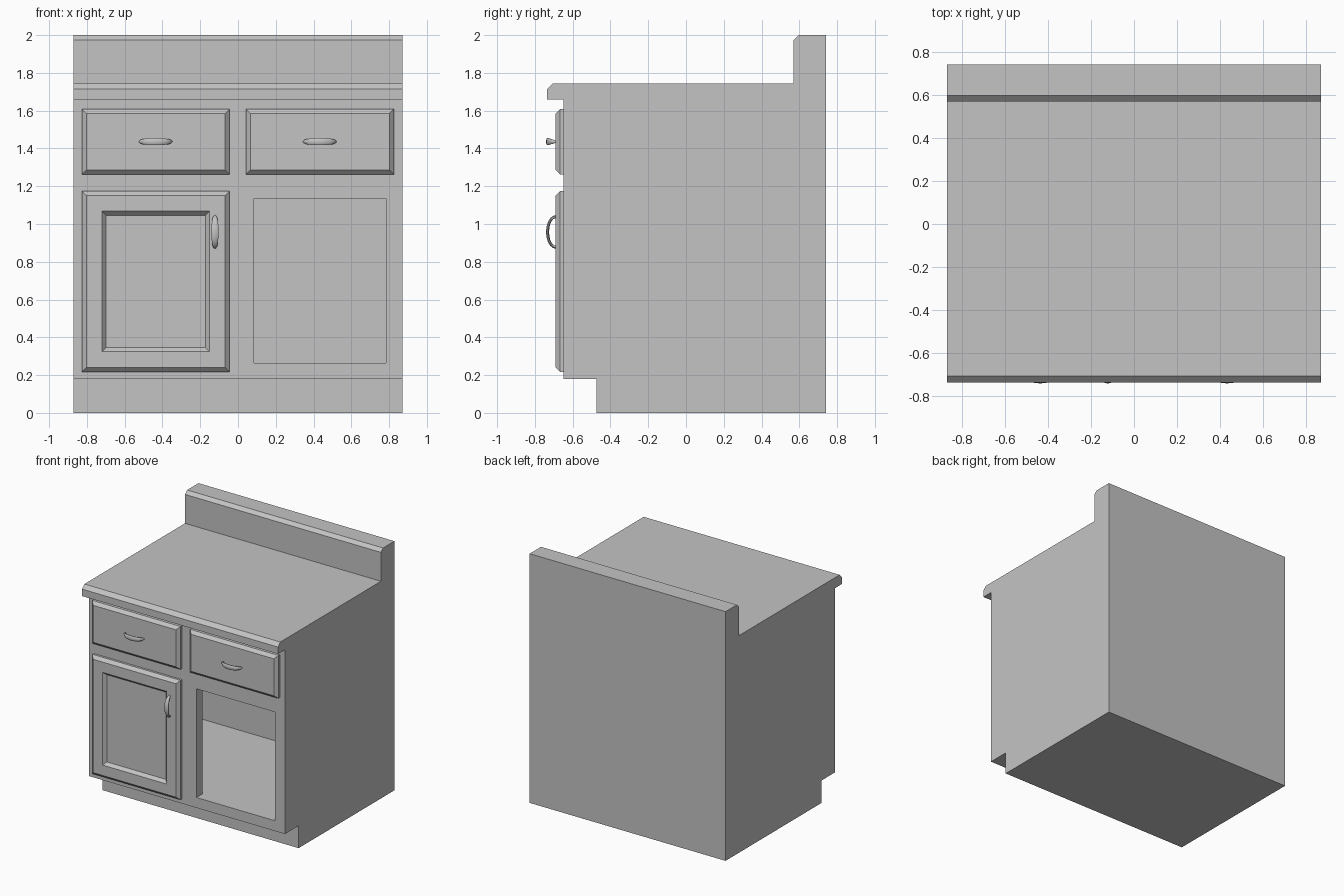
import bpy, bmesh
from math import sin, cos, pi
from mathutils import Vector

cube = bpy.data.objects.get("Cube")
if cube:
    bpy.data.objects.remove(cube, do_unlink=True)

grey = bpy.data.materials.new("cabinet_grey")
grey.use_nodes = True
colour = (0.55, 0.55, 0.55, 1)
grey.diffuse_color = colour
grey.node_tree.nodes["Principled BSDF"].inputs["Base Color"].default_value = colour

HALF_W = 0.87      # half width of the cabinet
FACE_Y = -0.648    # face frame
PANEL_Y = -0.69    # front of doors and drawers
BEVEL = 0.024


def finish(bm, name):
    bmesh.ops.recalc_face_normals(bm, faces=bm.faces)
    mesh = bpy.data.meshes.new(name)
    bm.to_mesh(mesh)
    bm.free()
    mesh.materials.append(grey)
    obj = bpy.data.objects.new(name, mesh)
    bpy.context.collection.objects.link(obj)
    return obj


def prism(name, points, offset):
    """Extrude a closed outline of 3D points along offset."""
    bm = bmesh.new()
    face = bm.faces.new([bm.verts.new(p) for p in points])
    new = bmesh.ops.extrude_face_region(bm, geom=[face])["geom"]
    verts = [v for v in new if isinstance(v, bmesh.types.BMVert)]
    bmesh.ops.translate(bm, verts=verts, vec=offset)
    return finish(bm, name)


def stepped_panel(name, x0, x1, z0, z1, steps):
    """Rectangular front built from nested loops: (inset, y) from back to centre."""
    bm = bmesh.new()
    loops = []
    for d, y in steps:
        loops.append([bm.verts.new((x, y, z)) for x, z in (
            (x0 + d, z0 + d), (x1 - d, z0 + d), (x1 - d, z1 - d), (x0 + d, z1 - d))])
    for a, b in zip(loops, loops[1:]):
        for i in range(4):
            j = (i + 1) % 4
            bm.faces.new((a[i], a[j], b[j], b[i]))
    bm.faces.new(loops[0])
    bm.faces.new(loops[-1])
    return finish(bm, name)


def pull_handle(name, x, z, vertical):
    """Bow handle: an oval section swept along an arch, widest in the middle."""
    bm = bmesh.new()
    along = Vector((0, 0, 1)) if vertical else Vector((1, 0, 0))
    across = Vector((1, 0, 0)) if vertical else Vector((0, 0, 1))
    out = Vector((0, -1, 0))
    base = Vector((x, PANEL_Y, z))
    rings, steps, sides = [], 10, 10
    for i in range(steps + 1):
        t = pi * i / steps
        centre = base + along * 0.081 * cos(t) + out * 0.043 * sin(t)
        normal = along * cos(t) + out * sin(t)
        width = 0.007 + 0.013 * sin(t)
        rings.append([bm.verts.new(centre + normal * 0.008 * cos(a) + across * width * sin(a))
                      for a in (2 * pi * k / sides for k in range(sides))])
    for a, b in zip(rings, rings[1:]):
        for k in range(sides):
            n = (k + 1) % sides
            bm.faces.new((a[k], a[n], b[n], b[k]))
    bm.faces.new(rings[0])
    bm.faces.new(rings[-1])
    obj = finish(bm, name)
    bpy.ops.object.select_all(action="DESELECT")
    obj.select_set(True)
    bpy.context.view_layer.objects.active = obj
    bpy.ops.object.shade_smooth_by_angle(angle=0.7)


# Body with toe kick, overhanging worktop and backsplash
side = [(-0.474, 0), (0.741, 0), (0.741, 2), (0.597, 2), (0.57, 1.975),
        (0.57, 1.743), (-0.706, 1.743), (-0.736, 1.714), (-0.736, 1.658),
        (FACE_Y, 1.658), (FACE_Y, 0.18), (-0.474, 0.18)]
body = prism("cabinet_body", [(-HALF_W, y, z) for y, z in side], (2 * HALF_W, 0, 0))

# Open compartment: doorway on the right, full-width space behind the frame
plan = [(0.085, -0.8), (0.783, -0.8), (0.783, 0.48), (-0.783, 0.48),
        (-0.783, FACE_Y + 0.076), (0.085, FACE_Y + 0.076)]
cutter = prism("compartment_cutter", [(x, y, 0.263) for x, y in plan], (0, 0, 0.872))
cutter.hide_render = True
cut = body.modifiers.new("compartment", "BOOLEAN")
cut.operation = "DIFFERENCE"
cut.solver = "EXACT"
cut.object = cutter
bpy.context.view_layer.objects.active = body
bpy.ops.object.modifier_apply(modifier=cut.name)
bpy.data.objects.remove(cutter, do_unlink=True)

# Drawers with chamfered fronts
raised = [(0, FACE_Y), (0, PANEL_Y + BEVEL), (BEVEL, PANEL_Y)]
for label, x0 in (("left", 0.042), ("right", -0.827)):
    stepped_panel(label + "_drawer_front", x0, x0 + 0.783, 1.263, 1.608, raised)
    pull_handle(label + "_drawer_handle", x0 + 0.391, 1.436, False)

# Door with sunken centre panel
sunken = [(0.107, PANEL_Y), (0.129, PANEL_Y + BEVEL)]
stepped_panel("cupboard_door", -0.827, -0.044, 0.217, 1.175, raised + sunken)
pull_handle("door_handle", -0.122, 0.958, True)
